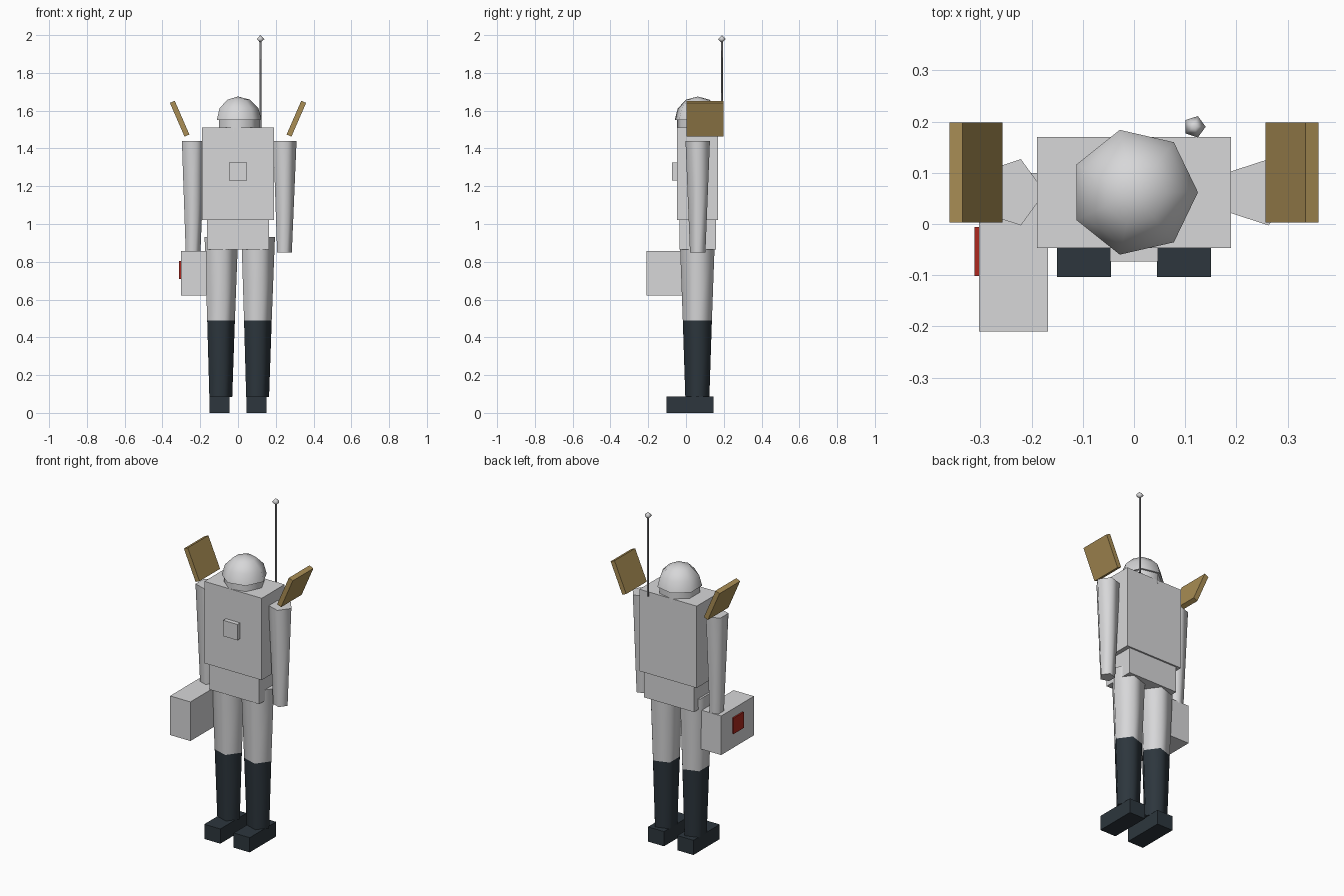
import bpy, bmesh, math
from mathutils import Matrix, Vector

if "Cube" in bpy.data.objects:
    bpy.data.objects.remove(bpy.data.objects["Cube"], do_unlink=True)


def material(name, rgb):
    m = bpy.data.materials.new(name)
    m.use_nodes = True
    m.diffuse_color = (*rgb, 1)
    bsdf = next(n for n in m.node_tree.nodes if n.type == 'BSDF_PRINCIPLED')
    bsdf.inputs["Base Color"].default_value = (*rgb, 1)
    return m


GREY = material("suit grey", (0.68, 0.68, 0.69))
DARK = material("boot slate", (0.026, 0.037, 0.047))
GOLD = material("panel gold", (0.40, 0.27, 0.09))
RED = material("marker red", (0.42, 0.022, 0.014))
METAL = material("antenna grey", (0.25, 0.25, 0.26))
MID_Y = 0.062  # depth of the body's centre line


def finish(name, bm, mat, smooth_angle=None):
    bmesh.ops.recalc_face_normals(bm, faces=bm.faces)
    mesh = bpy.data.meshes.new(name)
    bm.to_mesh(mesh)
    bm.free()
    mesh.materials.append(mat)
    obj = bpy.data.objects.new(name, mesh)
    bpy.context.collection.objects.link(obj)
    if smooth_angle:
        bpy.ops.object.select_all(action='DESELECT')
        obj.select_set(True)
        bpy.context.view_layer.objects.active = obj
        bpy.ops.object.shade_smooth_by_angle(angle=math.radians(smooth_angle))
    return obj


def box(name, low, high, mat, tilt=0):
    low, high = Vector(low), Vector(high)
    bm = bmesh.new()
    bmesh.ops.create_cube(bm, size=1, matrix=Matrix.Translation((low + high) / 2)
                          @ Matrix.Rotation(tilt, 4, 'Y')
                          @ Matrix.Diagonal((*(high - low), 1)))
    return finish(name, bm, mat)


def tube(name, x, y, rings, sides, mat, smooth_angle=75):
    """Loft of polygon rings given as (radius, height); radius 0 makes a tip."""
    bm = bmesh.new()
    loops = []
    for r, z in rings:
        turns = [2 * math.pi * i / sides for i in range(sides if r else 1)]
        loops.append([bm.verts.new((x + r * math.cos(a), y + r * math.sin(a), z))
                      for a in turns])
    for a, b in zip(loops, loops[1:]):
        for i in range(sides):
            j = (i + 1) % sides
            if len(b) == 1:
                bm.faces.new((a[i], a[j], b[0]))
            elif len(a) == 1:
                bm.faces.new((a[0], b[j], b[i]))
            else:
                bm.faces.new((a[i], a[j], b[j], b[i]))
    for end in (loops[0], loops[-1]):
        if len(end) > 1:
            bm.faces.new(end)
    return finish(name, bm, mat, smooth_angle)


# Body
box("torso", (-0.19, -0.047, 1.02), (0.19, 0.17, 1.51), GREY)
box("pelvis", (-0.165, -0.035, 0.865), (0.165, 0.16, 1.02), GREY)
box("chest_plate", (-0.047, -0.073, 1.23), (0.047, -0.047, 1.325), GREY)

# Head
tube("neck", 0, MID_Y, [(0.113, 1.49), (0.113, 1.55)], 7, GREY)
R = 0.125
dome = [(R * math.cos(math.radians(a)), 1.55 + R * math.sin(math.radians(a)))
        for a in (0, 30, 60)]
tube("helmet", 0, MID_Y, dome + [(0, 1.55 + R)], 7, GREY)

# Limbs and shoulder panels
for side, s in (("left", 1), ("right", -1)):
    tube(side + "_arm", s * 0.242, MID_Y, [(0.043, 0.85), (0.068, 1.44)], 5, GREY)
    leg = tube(side + "_leg", s * 0.0975, 0.06,
               [(0.067, 0.085), (0.081, 0.49), (0.098, 0.93)], 5, GREY)
    leg.data.materials.append(DARK)
    for face in leg.data.polygons:
        face.material_index = int(face.center.z < 0.4)
    x = s * 0.0975
    box(side + "_foot", (x - 0.053, -0.104, 0), (x + 0.053, 0.145, 0.088), DARK)
    x = s * 0.309
    box(side + "_shoulder_panel", (x - 0.014, 0.003, 1.46), (x + 0.014, 0.198, 1.655),
        GOLD, tilt=s * 0.41)

# Antenna
tube("antenna_rod", 0.118, 0.19, [(0.006, 1.495), (0.006, 1.98)], 5, METAL)
tube("antenna_bead", 0.118, 0.19, [(0, 1.958), (0.022, 1.979), (0, 2.0)], 5, GREY, 120)

# Carried case with its marker
box("case", (-0.303, -0.21, 0.622), (-0.168, 0.1, 0.856), GREY)
box("case_marker", (-0.312, -0.102, 0.71), (-0.303, -0.006, 0.805), RED)
